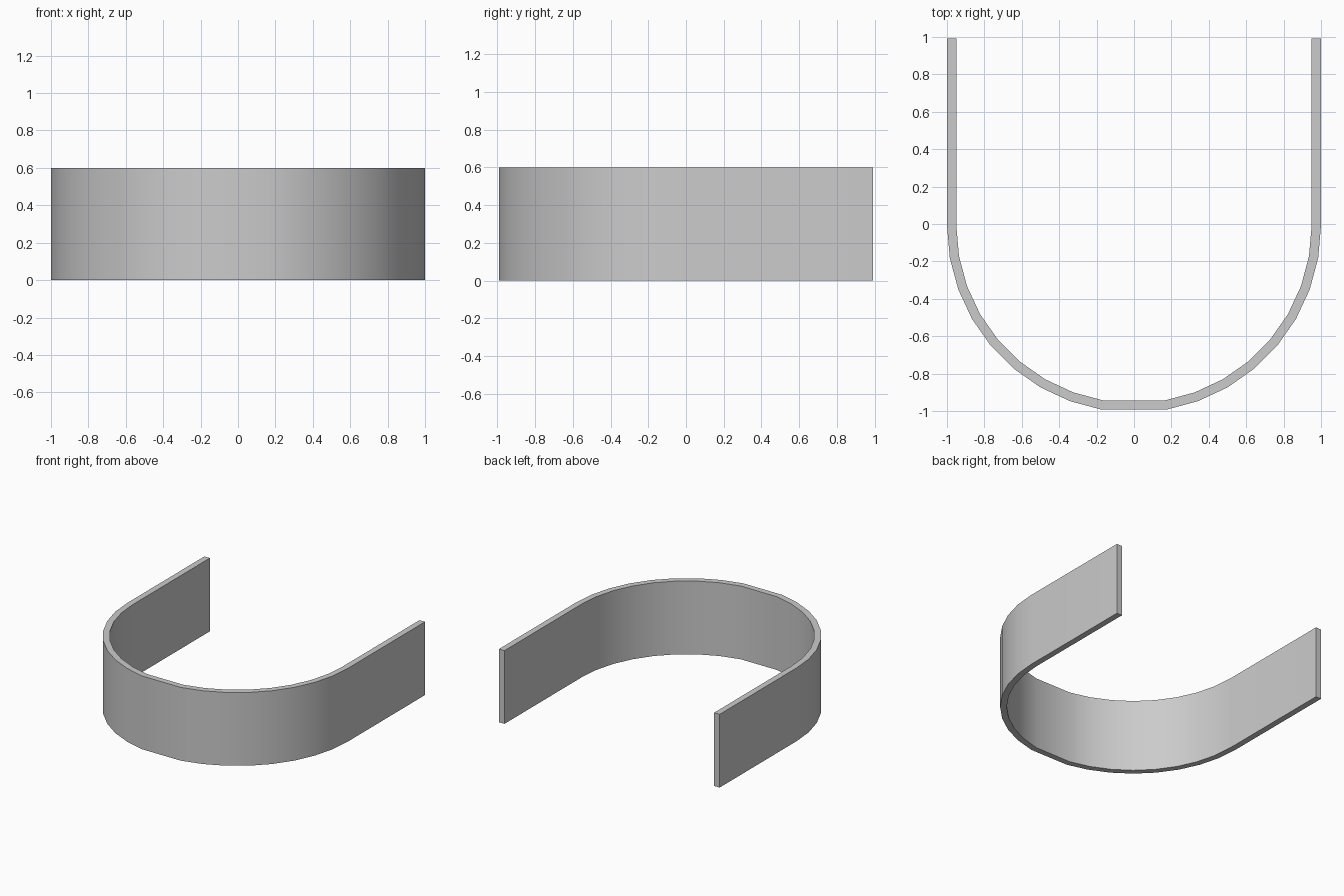
import bpy, bmesh
from math import sin, cos, radians

if "Cube" in bpy.data.objects:
    bpy.data.objects.remove(bpy.data.objects["Cube"])

OUTER, INNER, HEIGHT = 1.0, 0.95, 0.6
Y_SHIFT = (cos(radians(10)) - 1.0) / 2   # centres the depth on y = 0


def u_path(r):
    """U-shaped outline: straight arm, half circle with a flat front, straight arm."""
    angles = [a for a in range(-90, 91, 10) if a != 0]
    arc = [(r * sin(radians(a)), -r * cos(radians(a))) for a in angles]
    pts = [(-r, 1.0)] + arc + [(r, 1.0)]
    return [(x, y + Y_SHIFT, 0) for x, y in pts]


# U-shaped band: flat strip between two outlines, extruded upward
bm = bmesh.new()
outer = [bm.verts.new(p) for p in u_path(OUTER)]
inner = [bm.verts.new(p) for p in u_path(INNER)]
strip = [bm.faces.new((outer[i], outer[i + 1], inner[i + 1], inner[i]))
         for i in range(len(outer) - 1)]
ext = bmesh.ops.extrude_face_region(bm, geom=strip, use_keep_orig=True)
top = [g for g in ext["geom"] if isinstance(g, bmesh.types.BMVert)]
bmesh.ops.translate(bm, verts=top, vec=(0, 0, HEIGHT))
bmesh.ops.recalc_face_normals(bm, faces=bm.faces[:])

mesh = bpy.data.meshes.new("curved_band")
bm.to_mesh(mesh)
bm.free()
band = bpy.data.objects.new("curved_band", mesh)
bpy.context.collection.objects.link(band)

# Smooth curve, sharp rims
bpy.context.view_layer.objects.active = band
band.select_set(True)
bpy.ops.object.shade_smooth_by_angle(angle=radians(30))
